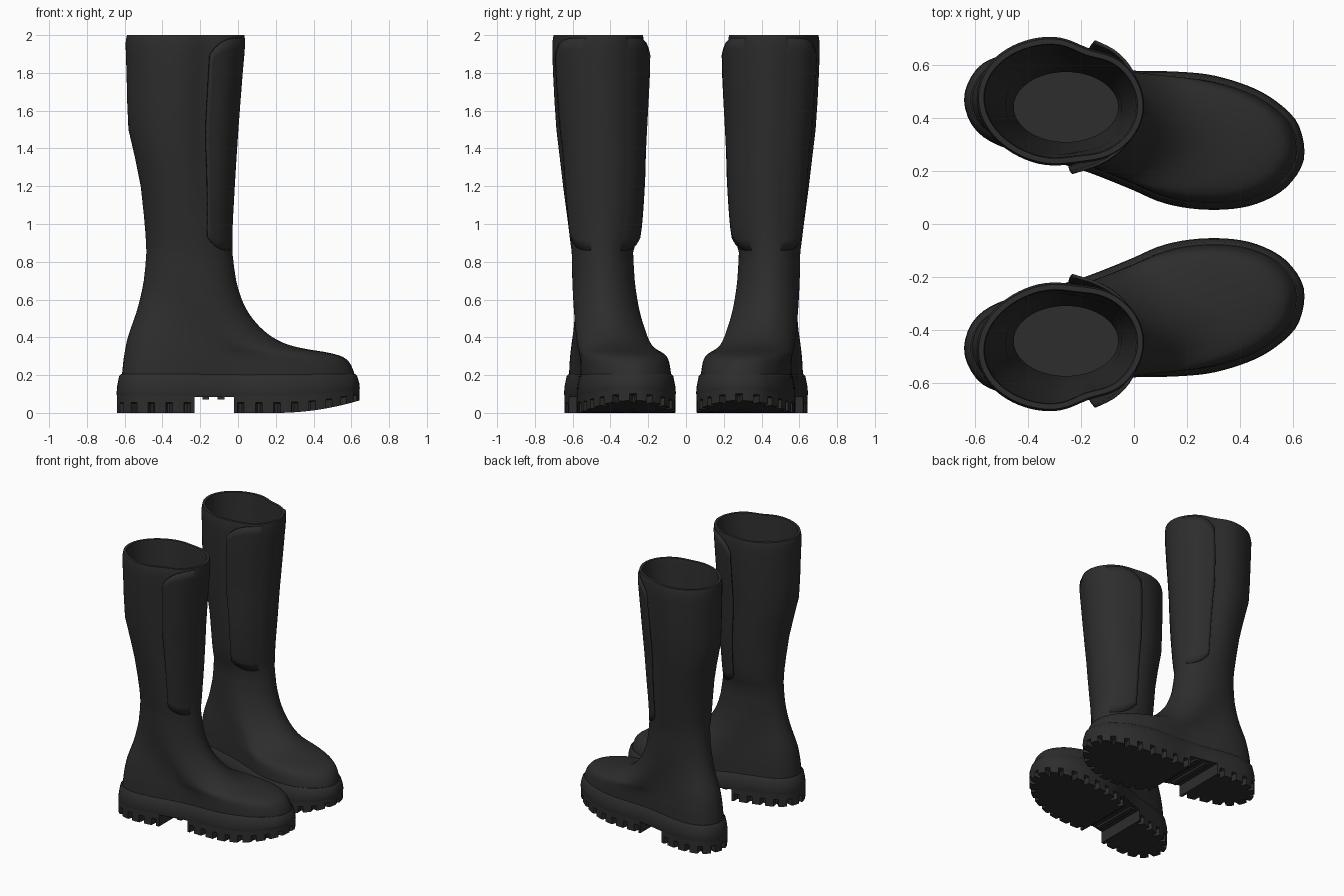
import bpy, bmesh, math
from mathutils import Vector

if "Cube" in bpy.data.objects:
    bpy.data.objects.remove(bpy.data.objects["Cube"])

black = bpy.data.materials.new("matte_black")
black.diffuse_color = (0.026, 0.026, 0.026, 1)
black.use_nodes = True
black.node_tree.nodes["Principled BSDF"].inputs["Base Color"].default_value = black.diffuse_color


def sample(table, z):
    """Smooth (Hermite) lookup of table rows (z, value, ...)."""
    if z <= table[0][0]:
        return list(table[0][1:])
    if z >= table[-1][0]:
        return list(table[-1][1:])
    i = max(k for k in range(len(table) - 1) if table[k][0] <= z)
    a, b = table[i], table[i + 1]
    p, n = table[max(i - 1, 0)], table[min(i + 2, len(table) - 1)]
    h = b[0] - a[0]
    t = (z - a[0]) / h
    out = []
    for c in range(1, len(a)):
        d = (b[c] - a[c]) / h
        m0 = (b[c] - p[c]) / (b[0] - p[0])
        m1 = (n[c] - a[c]) / (n[0] - a[0])
        lim = lambda m: 0 if m * d <= 0 else math.copysign(min(abs(m), 2.5 * abs(d)), d)
        out.append(a[c] * (2*t**3 - 3*t*t + 1) + b[c] * (3*t*t - 2*t**3)
                   + h * lim(m0) * (t**3 - 2*t*t + t) + h * lim(m1) * (t**3 - t*t))
    return out


# Plan outline of the foot, anticlockwise from the toe tip
PLAN = [(.645, .275), (.62, .38), (.55, .455), (.45, .515), (.3, .562), (.15, .577),
        (0, .58), (-.15, .605), (-.3, .635), (-.45, .645), (-.56, .615), (-.62, .55),
        (-.643, .465), (-.61, .37), (-.53, .305), (-.38, .255), (-.2, .205), (-.02, .135),
        (.1, .083), (.22, .058), (.35, .055), (.46, .075), (.56, .125), (.625, .2)]


def outline(n, inset=0.0):
    """Closed smooth outline resampled to n equal steps, moved inwards."""
    pts, m = [], len(PLAN)
    for i in range(m):
        p0, p1, p2, p3 = (Vector(PLAN[(i + k) % m]) for k in (-1, 0, 1, 2))
        for s in range(16):
            t = s / 16
            pts.append(0.5 * (2*p1 + (p2 - p0)*t + (2*p0 - 5*p1 + 4*p2 - p3)*t*t
                              + (3*p1 - p0 - 3*p2 + p3)*t**3))
    pts.append(pts[0])
    acc = [0]
    for a, b in zip(pts, pts[1:]):
        acc.append(acc[-1] + (b - a).length)
    res, j = [], 0
    for i in range(n):
        d = acc[-1] * i / n
        while acc[j + 1] < d:
            j += 1
        res.append(pts[j].lerp(pts[j + 1], (d - acc[j]) / (acc[j + 1] - acc[j])))
    out = []
    for i in range(n):
        tan = (res[(i + 1) % n] - res[i - 1]).normalized()
        depth = inset(i) if callable(inset) else inset
        out.append(res[i] + Vector((-tan.y, tan.x)) * depth)
    return out


# Shaft sections: height, back x, front x, inner y, outer y
SHAFT = [(.85, -.485, -.03, .28, .605), (.95, -.49, -.03, .255, .618),
         (1.2, -.515, -.017, .235, .652), (1.35, -.545, -.008, .23, .67),
         (1.5, -.58, .002, .225, .688), (1.8, -.59, .025, .215, .706),
         (1.96, -.595, .038, .215, .71), (2.0, -.588, .034, .222, .702)]


def shaft_point(z, a, grow=0.0):
    xb, xf, yi, yo = sample(SHAFT, z)
    c, s = math.cos(a), math.sin(a)
    w = (a + math.pi) % (2 * math.pi) - math.pi
    up = min(max((z - .9) / .5, 0), 1)
    dent = up * (.024 * math.exp(-((w - 1.2) / .3)**2) + .012 * math.exp(-((w + 1.35) / .3)**2))
    r = grow - dent
    return Vector(((xb + xf) / 2 + ((xf - xb) / 2 + r) * c,
                   (yi + yo) / 2 + ((yo - yi) / 2 + r) * s - .015 * c * up, z))


def finish(name, bm, angle=40, solid=0.0):
    bmesh.ops.recalc_face_normals(bm, faces=bm.faces)
    me = bpy.data.meshes.new(name)
    bm.to_mesh(me)
    bm.free()
    me.materials.append(black)
    ob = bpy.data.objects.new(name, me)
    bpy.context.collection.objects.link(ob)
    if solid:
        mod = ob.modifiers.new("thickness", 'SOLIDIFY')
        mod.thickness, mod.offset = solid, 0
    mir = ob.modifiers.new("pair", 'MIRROR')
    mir.use_axis = (False, True, False)
    mir.use_mirror_merge = False
    bpy.ops.object.select_all(action='DESELECT')
    ob.select_set(True)
    bpy.context.view_layer.objects.active = ob
    bpy.ops.object.shade_smooth_by_angle(angle=math.radians(angle))
    return ob


def loft(rings, cap_start=True, cap_end=True):
    bm = bmesh.new()
    vs = [[bm.verts.new(p) for p in r] for r in rings]
    n = len(vs[0])
    for a, b in zip(vs, vs[1:]):
        for i in range(n):
            bm.faces.new((a[i], a[(i + 1) % n], b[(i + 1) % n], b[i]))
    if cap_start:
        bm.faces.new(vs[0])
    if cap_end:
        bm.faces.new(vs[-1])
    return bm


# Upper: foot sections shrink from the plan outline to the ankle, then the shaft
N = 72
ANG = [2 * math.pi * i / N for i in range(N)]
FRONT = [(.12, .62), (.19, .617), (.25, .597), (.285, .57), (.305, .53), (.322, .46),
         (.333, .39), (.348, .31), (.372, .235), (.41, .168), (.46, .11), (.53, .055),
         (.6, .02), (.7, -.01), (.85, -.03)]
REAR = [(.12, 1), (.2, .95), (.3, .87), (.4, .72), (.55, .35), (.7, .1), (.85, 0)]
foot = outline(N, .022)
rings = []
levels = [.12, .16, .19, .22, .25, .27, .285, .296, .305, .314, .322, .328, .333, .34, .348,
          .36, .372, .39, .41, .435, .46, .495, .53, .565, .6, .65, .7, .77]
for z in levels:
    kf = (sample(FRONT, z)[0] + .03) / .65
    kr = sample(REAR, z)[0]
    ring = []
    for i, a in enumerate(ANG):
        q = shaft_point(.85, a)
        w = (1 + math.cos(a)) / 2
        w = w * w * (3 - 2 * w)
        k = kr + (kf - kr) * w
        p = q.to_2d().lerp(foot[i], k)
        ring.append(Vector((p.x, p.y, z)))
    rings.append(ring)
for z in (.85, .9, .95, 1.05, 1.2, 1.35, 1.5, 1.65, 1.8, 1.9, 1.96, 1.985, 2.0):
    rings.append([shaft_point(z, a) for a in ANG])
# Rim and lining
for z, g in ((2.0, -.02), (1.97, -.03), (1.5, -.03), (1.2, -.03), (.85, -.03)):
    rings.append([shaft_point(z, a, g) for a in ANG])
rings.append([shaft_point(.85, a, -.03) - Vector((0, 0, .65)) for a in ANG])
finish("boot_upper", loft(rings), 50)


# Side flaps overlapping the rear of the shaft, lifted along the seam
def flap(name, a0, a1, lift):
    bm = bmesh.new()
    nu, nv = 12, 20
    grid = []
    for i in range(nu + 1):
        u = i / nu
        a = a0 + (a1 - a0) * u
        top = 1.985 - .09 * (1 - u)**5
        bot = .86 + .07 * (1 - u)**4
        col = []
        for j in range(nv + 1):
            v = j / nv
            z = bot + (top - bot) * v
            g = .004 + lift * (1 - u)**1.5 * (.35 + .65 * v) - .012 * u
            col.append(bm.verts.new(shaft_point(z, a, g)))
        grid.append(col)
    for i in range(nu):
        for j in range(nv):
            bm.faces.new((grid[i][j], grid[i + 1][j], grid[i + 1][j + 1], grid[i][j + 1]))
    finish(name, bm, 40, .012)


flap("outer_flap", math.radians(66), math.radians(15), .028)
flap("inner_flap", math.radians(-82), math.radians(-28), .028)


# Sole: toe spring lifts the lower levels near the tip
def sole_ring(n, z, inset):
    ring = []
    for p in outline(n, inset):
        s = max(0, (p.x - .2) / .44)
        ring.append(Vector((p.x, p.y, z + .065 * s**2 * max(0, 1 - z / .19))))
    return ring


finish("midsole", loft([sole_ring(96, z, d) for z, d in
                        ((.085, .03), (.085, .004), (.1, 0), (.14, .003), (.195, .014), (.205, .024))]))

# Lugged heel and forefoot treads, notched round the edge
M = 256
notch = lambda i: .045 if i % 8 < 2 else .002
for name, x, side in (("heel_tread", -.23, 1), ("forefoot_tread", -.02, -1)):
    bm = loft([sole_ring(M, z, d) for z, d in
               ((0, notch), (.05, notch), (.055, .002), (.1, .002))])
    bmesh.ops.bisect_plane(bm, geom=bm.verts[:] + bm.edges[:] + bm.faces[:],
                           plane_co=(x, 0, 0), plane_no=(side, 0, 0), clear_outer=True)
    bmesh.ops.holes_fill(bm, edges=[e for e in bm.edges if e.is_boundary])
    finish(name, bm, 30)

# Small grip bars under the arch
for x in (-.17, -.09):
    bm = bmesh.new()
    bmesh.ops.create_cube(bm, size=1)
    bmesh.ops.scale(bm, vec=(.035, .36, .025), verts=bm.verts)
    bmesh.ops.translate(bm, vec=(x, .4, .083), verts=bm.verts)
    finish("arch_bar", bm)
